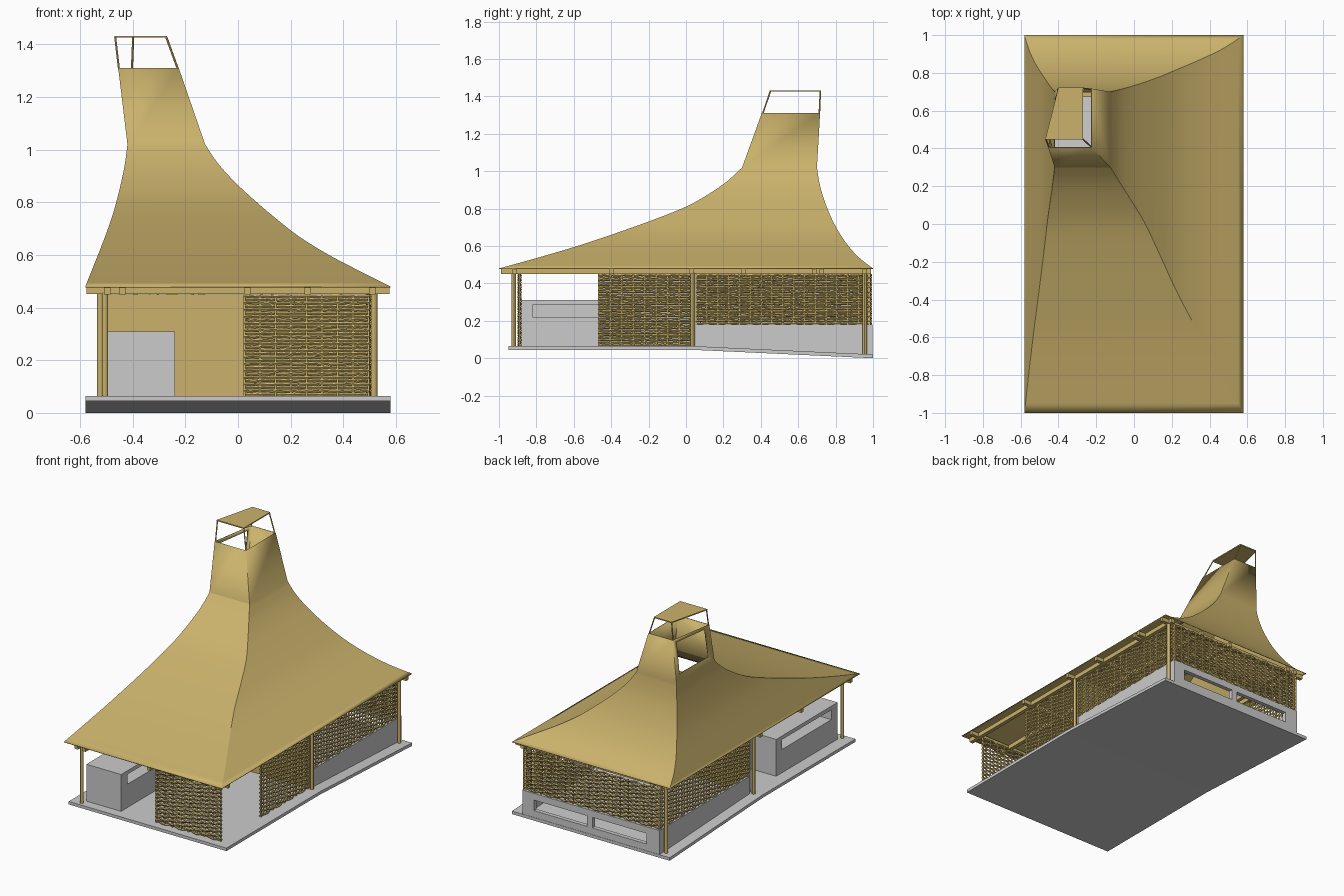
import bpy, bmesh, math, random
from mathutils import Vector

if "Cube" in bpy.data.objects:
    bpy.data.objects.remove(bpy.data.objects["Cube"])

random.seed(4)
straw = bpy.data.materials.new("straw")
straw.diffuse_color = (0.60, 0.45, 0.15, 1)
straw.use_nodes = True
straw.node_tree.nodes["Principled BSDF"].inputs["Base Color"].default_value = straw.diffuse_color


def make(name, verts, faces, mat=None, fix=True):
    me = bpy.data.meshes.new(name)
    me.from_pydata([tuple(v) for v in verts], [], faces)
    if fix:
        bm = bmesh.new()
        bm.from_mesh(me)
        bmesh.ops.recalc_face_normals(bm, faces=bm.faces)
        bm.to_mesh(me)
        bm.free()
    ob = bpy.data.objects.new(name, me)
    bpy.context.collection.objects.link(ob)
    if mat:
        me.materials.append(mat)
    return ob


def prism_x(name, yz, x0, x1, mat=None):
    """Extrude a side profile across x."""
    n = len(yz)
    verts = [(x, y, z) for x in (x0, x1) for y, z in yz]
    faces = [tuple(range(n)), tuple(range(n, 2 * n))]
    faces += [(i, (i + 1) % n, n + (i + 1) % n, n + i) for i in range(n)]
    return make(name, verts, faces, mat)


def box(name, x0, x1, y0, y1, z0, z1, mat=None):
    return prism_x(name, [(y0, z0), (y1, z0), (y1, z1), (y0, z1)], x0, x1, mat)


def cut(ob, *bounds):
    c = box(ob.name + "_cutter", *bounds)
    c.hide_render = True
    c.hide_viewport = True
    m = ob.modifiers.new("opening", "BOOLEAN")
    m.operation, m.solver, m.object = "DIFFERENCE", "EXACT", c


def rod(name, a, b, r, sides=12):
    a, b = Vector(a), Vector(b)
    bpy.ops.mesh.primitive_cylinder_add(vertices=sides, radius=r, depth=(b - a).length, location=(a + b) / 2)
    ob = bpy.context.object
    ob.name = name
    ob.rotation_euler = (b - a).to_track_quat("Z", "Y").to_euler()
    ob.data.materials.append(straw)
    bpy.ops.object.shade_smooth_by_angle()


def woven(name, p0, p1, z0, z1):
    """Wattle panel: stakes with strands weaving past them."""
    p0, p1 = Vector((*p0, 0)), Vector((*p1, 0))
    length = (p1 - p0).length
    d = (p1 - p0) / length
    nrm = Vector((-d.y, d.x, 0))
    bays = max(1, round(length / 0.06))
    verts, faces = [], []

    def tube(rings):
        s = len(verts)
        for ring in rings:
            verts.extend(ring)
        for i in range(len(rings) - 1):
            for k in range(4):
                a, b = s + 4 * i + k, s + 4 * i + (k + 1) % 4
                faces.append((a, b, b + 4, a + 4))
        e = len(verts)
        faces.extend([(s + 3, s + 2, s + 1, s), (e - 4, e - 3, e - 2, e - 1)])

    for i in range(bays + 1):
        c = p0 + d * (0.004 + (length - 0.008) * i / bays)
        tube([[c + d * u * 0.004 + nrm * v * 0.004 + Vector((0, 0, z))
               for u, v in ((-1, -1), (1, -1), (1, 1), (-1, 1))] for z in (z0, z1)])
    rows = round((z1 - z0) / 0.0128)
    pitch = (z1 - z0) / rows
    for r in range(rows):
        rings, segs = [], bays * 4
        for i in range(segs + 1):
            t = i / segs
            off = 0.008 * math.cos(math.pi * t * bays + math.pi * (r % 2))
            z = z0 + (r + 0.5) * pitch + random.uniform(-0.0015, 0.0015)
            c = p0 + d * length * t + nrm * off + Vector((0, 0, z))
            rings.append([c + nrm * u * 0.004 + Vector((0, 0, w * 0.0062))
                          for u, w in ((-1, 0), (0, -1), (1, 0), (0, 1))])
        tube(rings)
    make(name, verts, faces, straw)


# Floor slab, bending down toward the back
prism_x("floor_slab", [(-0.95, 0.045), (0.03, 0.045), (1.0, 0.0), (1.0, 0.02), (0.03, 0.065), (-0.95, 0.065)],
        -0.58, 0.58)

# Low walls around the rear room
side = [(0.05, 0.06), (0.97, 0.017), (0.97, 0.18), (0.05, 0.18)]
prism_x("low_wall_right", side, 0.48, 0.505)
prism_x("low_wall_left", side, -0.505, -0.48)
back = box("low_wall_back", -0.505, 0.505, 0.97, 0.998, 0.012, 0.18)
for x0, x1 in ((-0.41, -0.01), (0.03, 0.42)):
    cut(back, x0, x1, 0.9, 1.1, 0.065, 0.135)

# Counter block with a niche on each long side
counter = box("counter", -0.495, -0.24, -0.885, -0.24, 0.062, 0.31)
for x0, x1 in ((-0.55, -0.38), (-0.35, -0.2)):
    cut(counter, x0, x1, -0.82, -0.30, 0.22, 0.285)

# Partition between front porch and rear room
box("partition", -0.495, 0.495, 0.03, 0.042, 0.06, 0.45, straw)

# Woven panels
woven("woven_front", (0.02, -0.89), (0.50, -0.89), 0.065, 0.45)
woven("woven_right_front", (0.495, -0.47), (0.495, 0.03), 0.065, 0.45)
for s, side_name in ((1, "right"), (-1, "left")):
    woven("woven_rear_" + side_name, (s * 0.493, 0.05), (s * 0.493, 0.985), 0.18, 0.45)
woven("woven_back", (-0.495, 0.982), (0.495, 0.982), 0.18, 0.45)

# Posts
for i, (x, y, z) in enumerate([(-0.505, -0.92, 0.06), (-0.523, 0.037, 0.06), (0.517, 0.037, 0.06),
                               (-0.523, 0.955, 0.018), (0.517, 0.955, 0.018)]):
    rod(f"post_{i}", (x, y, z), (x, y, 0.455), 0.012)

# Eave beam grid
for i, x in enumerate((-0.497, -0.44, 0.035, 0.265, 0.51)):
    box(f"long_beam_{i}", x - 0.0125, x + 0.0125, -0.99, 0.99, 0.45, 0.479, straw)
for i, y in enumerate((-0.915, -0.40, 0.03, 0.31, 0.685, 0.725, 0.955)):
    box(f"cross_beam_{i}", -0.575, 0.575, y - 0.012, y + 0.012, 0.451, 0.478, straw)

# Flared roof: rectangular rings (z, left, right, front, back)
rings = [(0.48, -0.58, 0.58, -1.0, 1.0), (0.535, -0.558, 0.47, -0.80, 0.928),
         (0.60, -0.532, 0.345, -0.58, 0.868), (0.67, -0.505, 0.232, -0.37, 0.82),
         (0.74, -0.48, 0.142, -0.175, 0.782), (0.81, -0.46, 0.06, 0.0, 0.752),
         (0.88, -0.443, -0.015, 0.125, 0.728), (0.95, -0.429, -0.078, 0.225, 0.711),
         (1.02, -0.42, -0.125, 0.30, 0.70)]


def smooth_rings(pts, sub=3):
    out = []
    for i in range(len(pts) - 1):
        a, b, c, e = pts[max(i - 1, 0)], pts[i], pts[i + 1], pts[min(i + 2, len(pts) - 1)]
        for k in range(sub):
            t = k / sub
            out.append([0.5 * (2 * q + (r - p) * t + (2 * p - 5 * q + 4 * r - s) * t * t
                        + (3 * q - p - 3 * r + s) * t ** 3) for p, q, r, s in zip(a, b, c, e)])
    return out + [pts[-1]]


verts, faces = [], []
for z, l, r, f, b in smooth_rings(rings):
    verts += [(l, f, z), (r, f, z), (r, b, z), (l, b, z)]
for i in range(0, len(verts) - 4, 4):
    faces += [(i + k, i + (k + 1) % 4, i + 4 + (k + 1) % 4, i + 4 + k) for k in range(4)]

# Chimney shaft on the same sheet, with an opening in its left face
n = len(verts) - 4
rim = [(-0.455, 0.405, 1.31), (-0.225, 0.405, 1.31), (-0.225, 0.717, 1.31), (-0.405, 0.717, 1.31)]
verts += rim
faces += [(n + k, n + k + 1, n + 5 + k, n + 4 + k) for k in range(3)]
lb, fb, ft, lt = (Vector(verts[n + k]) for k in (3, 0, 4, 7))
for u, v in ((0.1, 0.18), (0.86, 0.18), (0.86, 0.92), (0.1, 0.92)):
    verts.append(lb.lerp(fb, u).lerp(lt.lerp(ft, u), v))
outer, inner = (n + 3, n, n + 4, n + 7), (n + 8, n + 9, n + 10, n + 11)
faces += [(outer[k], outer[(k + 1) % 4], inner[(k + 1) % 4], inner[k]) for k in range(4)]
roof = make("roof", verts, faces, straw, fix=False)
roof.modifiers.new("thickness", "SOLIDIFY").thickness = 0.004
bpy.ops.object.select_all(action="DESELECT")
bpy.context.view_layer.objects.active = roof
roof.select_set(True)
bpy.ops.object.shade_smooth_by_angle(angle=math.radians(20))

# Vent cap on four thin struts
cap = [(-0.47, 0.447), (-0.27, 0.447), (-0.27, 0.723), (-0.40, 0.723)]
make("vent_cap", [(x, y, z) for z in (1.425, 1.432) for x, y in cap],
     [(3, 2, 1, 0), (4, 5, 6, 7)] + [(k, (k + 1) % 4, 4 + (k + 1) % 4, 4 + k) for k in range(4)], straw)
for i, (c, r) in enumerate(zip(cap, rim)):
    mid = Vector((-0.34, 0.57, 0))
    a = Vector(r) + (mid - Vector((r[0], r[1], 0))).normalized() * 0.005
    b = Vector((*c, 0)) + (mid - Vector((*c, 0))).normalized() * 0.005
    rod(f"cap_strut_{i}", a - Vector((0, 0, 0.005)), (b.x, b.y, 1.427), 0.004, 8)
